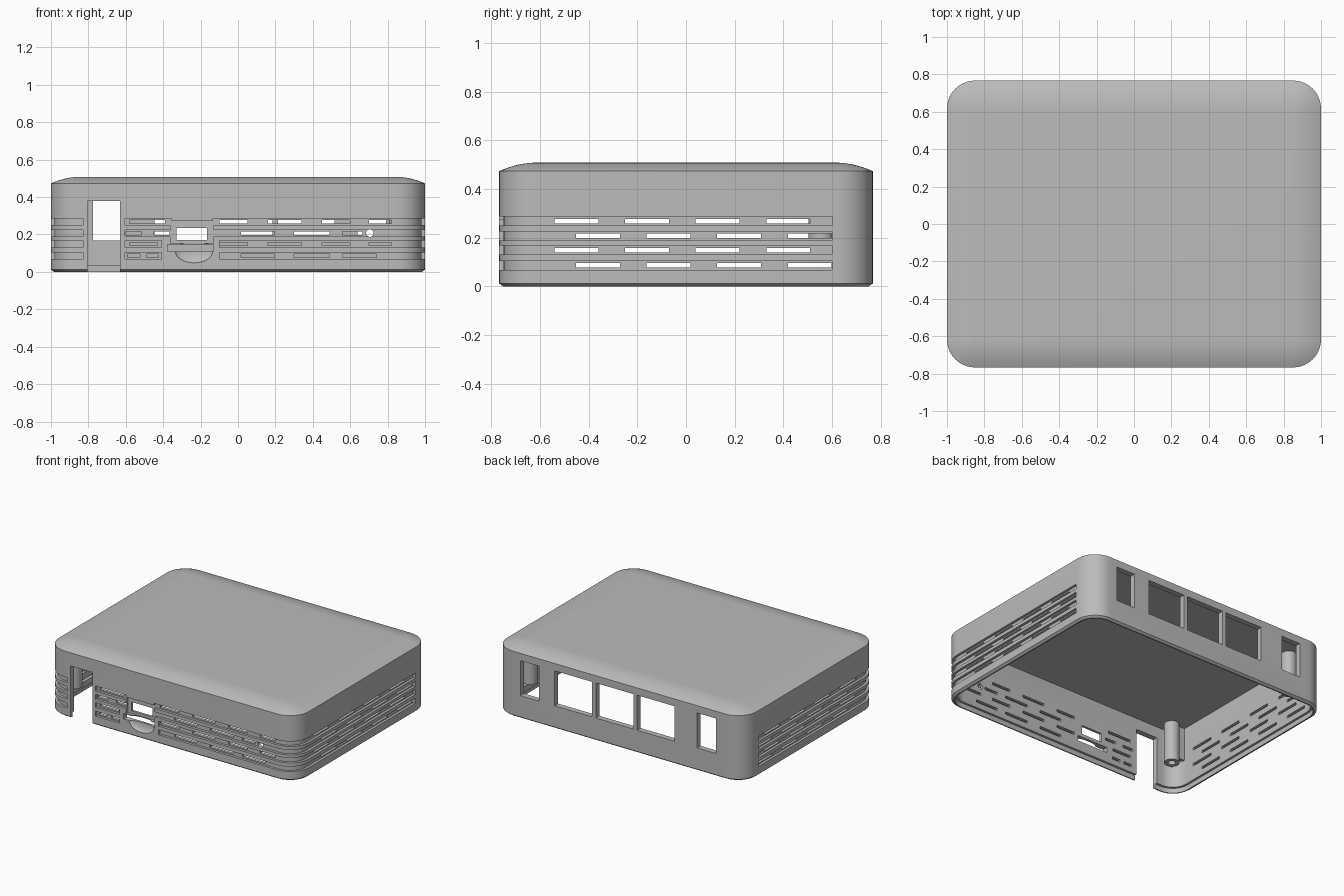
import bpy, bmesh, math
from mathutils import Matrix, Vector

if "Cube" in bpy.data.objects:
    bpy.data.objects.remove(bpy.data.objects["Cube"], do_unlink=True)

HX, HY, TOP, R = 1.0, 0.767, 0.513, 0.15
WALL, GROOVE = 0.04, 0.018
ROWS = (0.268, 0.207, 0.149, 0.086)

gray = bpy.data.materials.new("case_gray")
gray.use_nodes = True
COLOR = (0.5, 0.5, 0.5, 1)
gray.diffuse_color = COLOR
gray.node_tree.nodes["Principled BSDF"].inputs["Base Color"].default_value = COLOR


def finish(bm, name):
    bmesh.ops.recalc_face_normals(bm, faces=bm.faces)
    mesh = bpy.data.meshes.new(name)
    bm.to_mesh(mesh)
    bm.free()
    mesh.materials.append(gray)
    obj = bpy.data.objects.new(name, mesh)
    bpy.context.collection.objects.link(obj)
    return obj


def activate(obj):
    bpy.ops.object.select_all(action='DESELECT')
    obj.select_set(True)
    bpy.context.view_layer.objects.active = obj


def smooth(obj):
    activate(obj)
    bpy.ops.object.shade_smooth_by_angle(angle=math.radians(30))


def cut(obj, bm):
    cutter = finish(bm, "cutter")
    cutter.hide_render = True
    mod = obj.modifiers.new("cut", 'BOOLEAN')
    mod.operation, mod.solver, mod.object = 'DIFFERENCE', 'EXACT', cutter
    activate(obj)
    bpy.ops.object.modifier_apply(modifier=mod.name)
    bpy.data.objects.remove(cutter, do_unlink=True)


def box(bm, x, y, z):
    lo, hi = Vector((x[0], y[0], z[0])), Vector((x[1], y[1], z[1]))
    m = Matrix.Translation((lo + hi) / 2) @ Matrix.Diagonal((hi - lo).to_4d())
    m[3][3] = 1
    bmesh.ops.create_cube(bm, size=1, matrix=m)


def ring(bm, inset, z, steps=10):
    """Rounded rectangle, drawn inward from the outer wall."""
    r = max(R - inset, 0.008)
    cx, cy = HX - inset - r, HY - inset - r
    verts = []
    for q, (sx, sy) in enumerate(((1, 1), (-1, 1), (-1, -1), (1, -1))):
        for i in range(steps + 1):
            a = math.pi / 2 * (q + i / steps)
            verts.append(bm.verts.new((sx * cx + r * math.cos(a),
                                       sy * cy + r * math.sin(a), z)))
    return verts


# Hollow shell: ceiling, inner wall with rim step, outer wall, domed top
DOME, RISE = 0.155, 0.035
profile = [(WALL, 0.465), (WALL, 0.04), (0.024, 0.04), (0.024, 0.005),
           (0.016, 0.005), (0, 0.017)]
for i in range(9):
    t = i / 8
    profile.append((DOME * t, TOP - RISE * (1 - t) ** 2))
bm = bmesh.new()
rings = [ring(bm, d, z) for d, z in profile]
for a, b in zip(rings, rings[1:]):
    for i in range(len(a)):
        j = (i + 1) % len(a)
        bm.faces.new((a[i], a[j], b[j], b[i]))
bm.faces.new(rings[0])
bm.faces.new(rings[-1])
# Shift down so the rim rests on the ground
bmesh.ops.translate(bm, verts=bm.verts, vec=(0, 0, -0.005))
shell = finish(bm, "case_shell")


# Horizontal grooves wrapping the front corners
def corner_path(side, start, inset):
    pts = [(start, -HY + inset)]
    for i in range(11):
        a = -math.pi / 2 * (1 - i / 10)
        pts.append((HX - R + (R - inset) * math.cos(a),
                    -HY + R + (R - inset) * math.sin(a)))
    pts.append((HX - inset, 0.6))
    return [(side * x, y) for x, y in pts]


def groove(bm, side, start, z):
    inner, outer = corner_path(side, start, GROOVE), corner_path(side, start, -0.05)
    sections = []
    for p, q in zip(inner, outer):
        sections.append([bm.verts.new((x, y, z + h)) for (x, y), h in
                         ((p, -0.018), (q, -0.018), (q, 0.018), (p, 0.018))])
    for a, b in zip(sections, sections[1:]):
        for i in range(4):
            j = (i + 1) % 4
            bm.faces.new((a[i], a[j], b[j], b[i]))
    bm.faces.new(sections[0])
    bm.faces.new(sections[-1])


bm = bmesh.new()
for row, z in enumerate(ROWS):
    groove(bm, 1, -0.135 if row < 2 else -0.1, z)
    groove(bm, -1, 0.83, z)
    box(bm, (-0.605, -0.355 if row < 2 else -0.41), (-0.9, -HY + GROOVE),
        (z - 0.018, z + 0.018))
cut(shell, bm)

# Port recess and finger dip in the front
bm = bmesh.new()
box(bm, (-0.36, -0.13), (-0.9, -HY + 0.022), (0.152, 0.272))
cut(shell, bm)
bm = bmesh.new()
bmesh.ops.create_uvsphere(bm, u_segments=32, v_segments=16, radius=1,
                          matrix=Matrix.Translation((-0.235, -HY, 0.11))
                          @ Matrix.Diagonal((0.1, 0.026, 0.062, 1)))
cut(shell, bm)

# Vent slots, ports and windows through the walls
wide = [(-0.1, 0.05), (0.16, 0.34), (0.45, 0.6), (0.7, 0.82)]
offset = [(0.015, 0.195), (0.3, 0.49)]
front_slots = (
    [(-0.58, -0.39)] + wide,
    [(-0.6, -0.515), (-0.45, -0.365), (0.56, 0.665)] + offset,
    [(-0.58, -0.43)] + wide,
    [(-0.59, -0.525), (-0.49, -0.425), (0.56, 0.74)] + offset)
FRONT, BACK = (-0.9, -0.7), (0.7, 0.9)
bm = bmesh.new()
for row, z in enumerate(ROWS):
    span = (z - 0.009, z + 0.009)
    for x in front_slots[row]:
        box(bm, x, FRONT, span)
    for i in range(4):
        y = (-0.54 if row % 2 == 0 else -0.452) + 0.29 * i
        for side in ((-1.1, -0.9), (0.9, 1.1)):
            box(bm, side, (y, y + 0.18), span)
box(bm, (-0.33, -0.165), FRONT, (0.17, 0.235))
box(bm, (-0.378, -0.132), FRONT, (0.108, 0.146))
box(bm, (-0.805, -0.63), FRONT, (-0.1, 0.378))
bmesh.ops.create_cone(bm, segments=20, radius1=0.02, radius2=0.02, depth=0.2, cap_ends=True,
                      matrix=Matrix.Translation((0.705, -0.8, ROWS[1]))
                      @ Matrix.Rotation(math.pi / 2, 4, 'X'))
for x in ((-0.776, -0.625), (-0.446, -0.146), (-0.115, 0.185),
          (0.215, 0.515), (0.64, 0.79)):
    box(bm, x, BACK, (0.167, 0.42))
cut(shell, bm)
smooth(shell)

# Hollow screw posts hanging from the ceiling, each with a rib to the wall
for sx, side in ((-1, "right"), (1, "left")):
    for y, end in ((-0.64, "front"), (0.555, "back")):
        bm = bmesh.new()
        loops = []
        for r, z in ((0.025, 0.4), (0.025, 0.17), (0.052, 0.17), (0.052, 0.47)):
            loops.append([bm.verts.new((sx * 0.86 + r * math.cos(math.tau * i / 24),
                                        y + r * math.sin(math.tau * i / 24), z))
                          for i in range(24)])
        for a, b in zip(loops, loops[1:]):
            for i in range(24):
                bm.faces.new((a[i], a[i - 1], b[i - 1], b[i]))
        bm.faces.new(loops[0])
        bm.faces.new(loops[-1])
        smooth(finish(bm, f"{end}_{side}_screw_post"))
        bm = bmesh.new()
        box(bm, sorted((sx * 0.9, sx * 0.965)), (y - 0.012, y + 0.012), (0.22, 0.47))
        finish(bm, f"{end}_{side}_post_rib")
